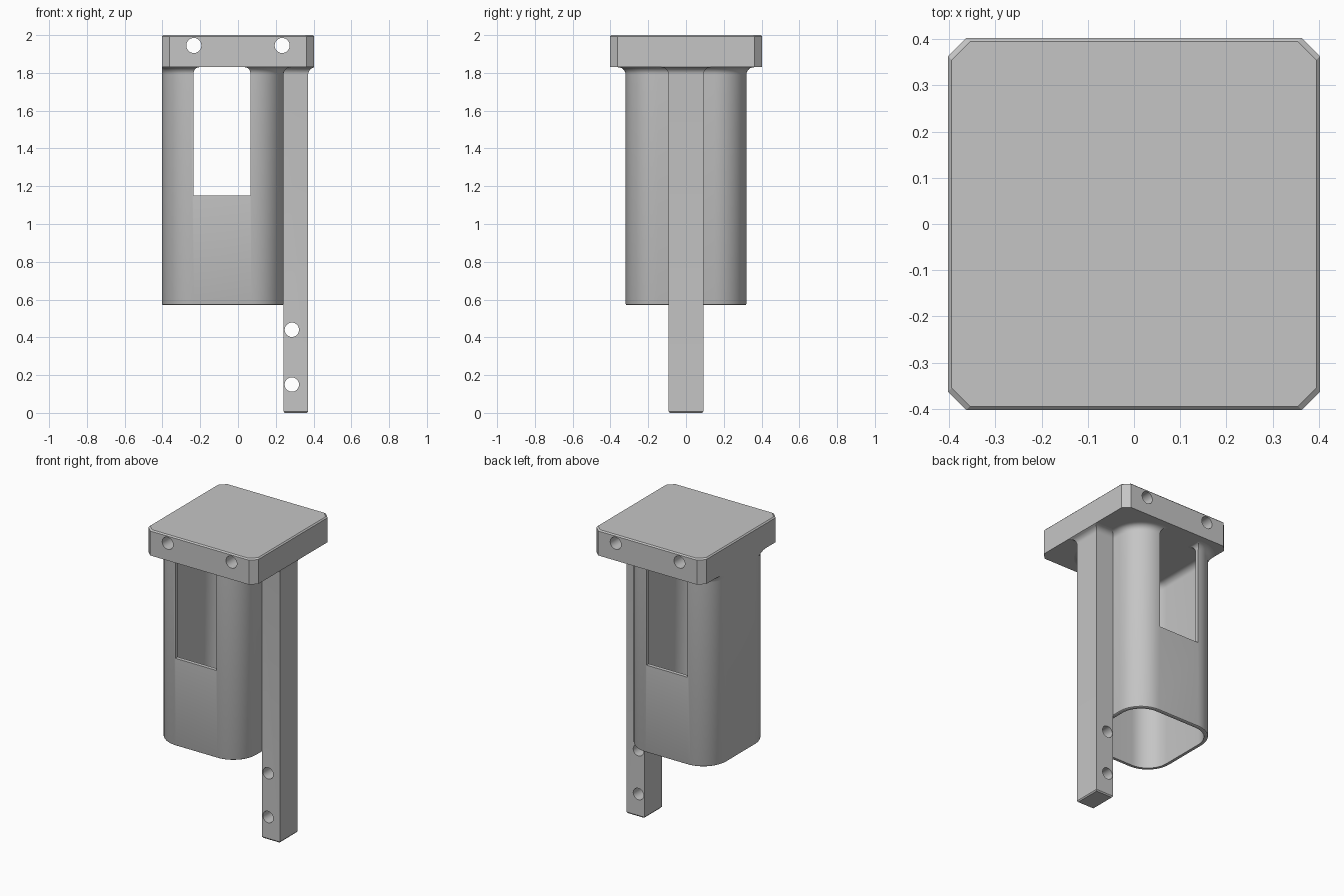
import bpy, bmesh, math

if "Cube" in bpy.data.objects:
    bpy.data.objects.remove(bpy.data.objects["Cube"])

grey = bpy.data.materials.new("light grey plastic")
grey.use_nodes = True
grey.diffuse_color = (0.56, 0.56, 0.56, 1)
grey.node_tree.nodes["Principled BSDF"].inputs["Base Color"].default_value = (0.56, 0.56, 0.56, 1)

EDGE = 0.403      # half width of the cap
CAP_Z = 1.83      # underside of the cap
FILLET = 0.04     # flare where the parts meet the cap


def rounded_rect(cx, hx, hy, r, segs, lo=-EDGE, hi=EDGE):
    """Outline of a rectangle with arc corners, clipped in x to lo..hi."""
    pts = []
    for k, (sx, sy) in enumerate(((1, 1), (-1, 1), (-1, -1), (1, -1))):
        for i in range(segs + 1):
            a = math.pi / 2 * (k + (i / segs if segs else 0))
            x = cx + sx * (hx - r) + r * math.cos(a)
            y = sy * (hy - r) + r * math.sin(a)
            pts.append((min(hi, max(lo, x)), y))
    return pts


def make(name, bm):
    bmesh.ops.recalc_face_normals(bm, faces=bm.faces)
    mesh = bpy.data.meshes.new(name)
    bm.to_mesh(mesh)
    bm.free()
    ob = bpy.data.objects.new(name, mesh)
    bpy.context.collection.objects.link(ob)
    mesh.materials.append(grey)
    return ob


def loft(name, rings, closed=False):
    """Skin stacked outlines; a closed loft wraps from the last to the first."""
    bm = bmesh.new()
    loops = [[bm.verts.new((x, y, z)) for x, y in pts] for pts, z in rings]
    pairs = list(zip(loops, loops[1:]))
    if closed:
        pairs.append((loops[-1], loops[0]))
    else:
        bm.faces.new(loops[0])
        bm.faces.new(loops[-1])
    for a, b in pairs:
        for i in range(len(a)):
            j = (i + 1) % len(a)
            bm.faces.new((a[i], a[j], b[j], b[i]))
    return make(name, bm)


def prism_y(name, profile):
    """Cutter: x-z profile pushed right through the model along y."""
    bm = bmesh.new()
    face = bm.faces.new([bm.verts.new((x, -0.6, z)) for x, z in profile])
    ext = bmesh.ops.extrude_face_region(bm, geom=[face])["geom"]
    bmesh.ops.translate(bm, vec=(0, 1.2, 0),
                        verts=[v for v in ext if isinstance(v, bmesh.types.BMVert)])
    return make(name, bm)


def cut(ob, profile):
    cutter = prism_y("cutter", profile)
    cutter.hide_render = True
    mod = ob.modifiers.new("cut", 'BOOLEAN')
    mod.operation, mod.solver, mod.object = 'DIFFERENCE', 'EXACT', cutter
    bpy.context.view_layer.objects.active = ob
    bpy.ops.object.modifier_apply(modifier=mod.name)
    bpy.data.objects.remove(cutter)


def circle(cx, cz, r, n=32):
    return [(cx + r * math.cos(2 * math.pi * i / n),
             cz + r * math.sin(2 * math.pi * i / n)) for i in range(n)]


def flare(steps=6):
    """Offset and height along the concave fillet, rising to the cap."""
    for i in range(steps + 1):
        a = math.pi / 2 * i / steps
        yield FILLET * (1 - math.cos(a)), CAP_Z - FILLET + FILLET * math.sin(a)


# Square cap with clipped corners, a chamfered top and two cross holes
def cap_ring(o):
    return rounded_rect(0, EDGE + o, EDGE + o, 0.04, 1)


cap = loft("cap", [(cap_ring(0), CAP_Z), (cap_ring(0), 1.992), (cap_ring(-0.008), 2.0)])
for x in (-0.234, 0.234):
    cut(cap, circle(x, 1.945, 0.04))

# Hollow rounded-square sleeve, flared inside and outside under the cap
TUBE_X, WALL, BASE = -0.081, 0.025, 0.57


def tube_ring(o):
    return rounded_rect(TUBE_X, 0.322 + o, 0.32 + o, 0.17 + o, 12)


outer = [(-0.007, BASE), (-0.002, BASE + 0.003), (0, BASE + 0.008), *flare(), (FILLET, CAP_Z + 0.005)]
inner = [(-WALL - o, z) for o, z in flare()]
inner = [(-WALL - FILLET, CAP_Z + 0.005)] + inner[::-1] + [(-WALL, BASE)]
sleeve = loft("sleeve", [(tube_ring(o), z) for o, z in outer + inner], closed=True)

# Window through the front and back walls, with rounded upper corners
W, R = 0.15, 0.03
arc = [(W - R + R * math.cos(a), CAP_Z - R + R * math.sin(a))
       for a in (math.pi / 2 * i / 6 for i in range(7))]
half = [(W, 1.15)] + arc + [(W - R, CAP_Z + 0.03)]
cut(sleeve, [(TUBE_X - 0.004 + x, z) for x, z in half] +
    [(TUBE_X - 0.004 - x, z) for x, z in reversed(half)])

# Long side post with two cross holes near its foot
P0, P1 = 0.241, 0.371


def post_ring(o):
    return rounded_rect((P0 + P1) / 2, (P1 - P0) / 2 + o, 0.092 + o, 0, 0, lo=P0)


post = loft("side_post", [(post_ring(o), z) for o, z in
                          [(-0.006, 0), (0, 0.008), *flare()]])
for z in (0.15, 0.44):
    cut(post, circle(0.285, z, 0.038))

# Smooth shading with crisp edges
bpy.ops.object.select_all(action='DESELECT')
for ob in (cap, sleeve, post):
    ob.select_set(True)
bpy.context.view_layer.objects.active = sleeve
bpy.ops.object.shade_smooth_by_angle(angle=math.radians(30))
